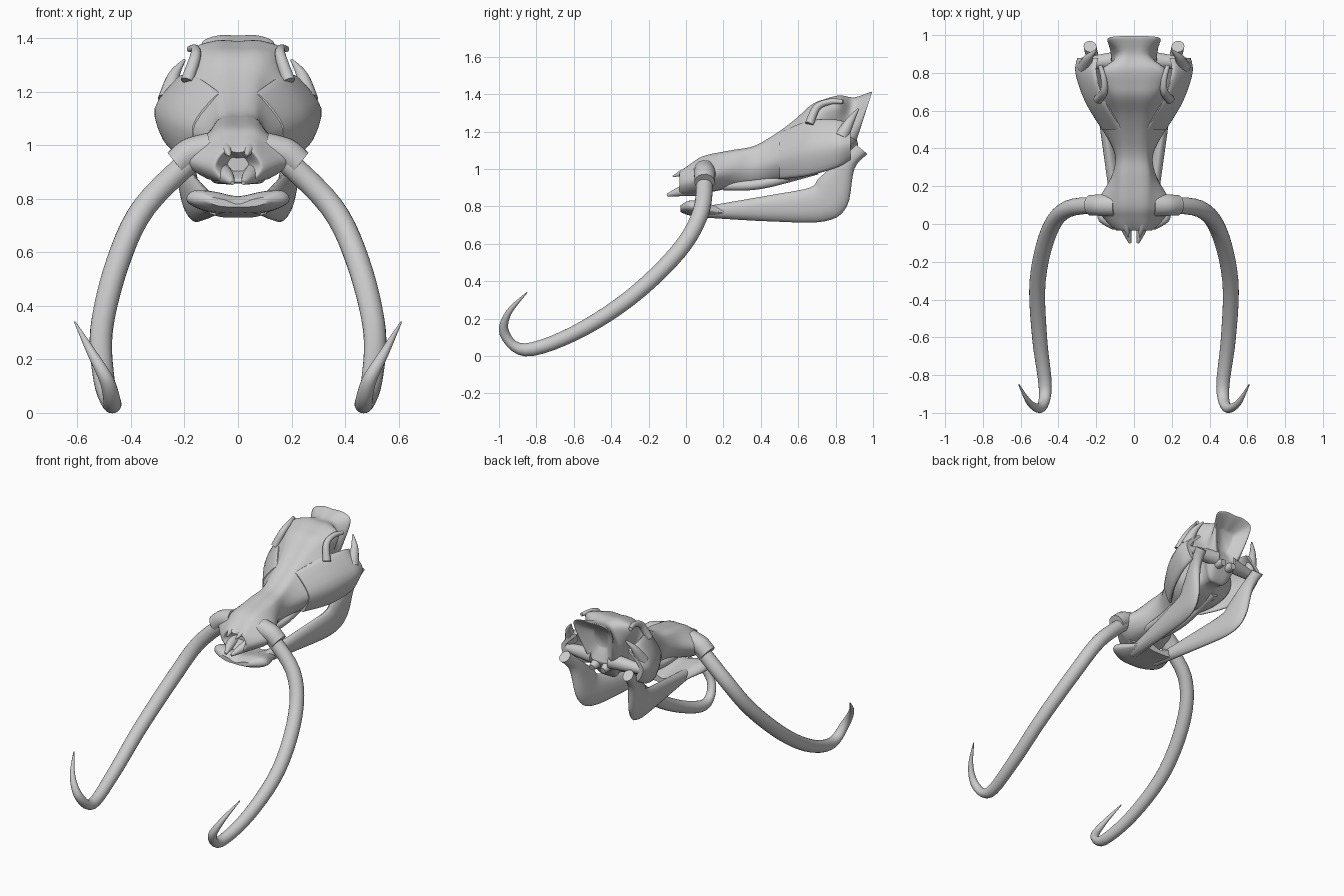
import bpy
import bmesh
from math import radians, sin, cos, tau
from mathutils import Vector

cube = bpy.data.objects.get("Cube")
if cube:
    bpy.data.objects.remove(cube, do_unlink=True)

# One bone colour for everything
bone = bpy.data.materials.new("bone_grey")
bone.use_nodes = True
bone.diffuse_color = (.6, .6, .6, 1)
shader = next(node for node in bone.node_tree.nodes if node.type == "BSDF_PRINCIPLED")
shader.inputs["Base Color"].default_value = bone.diffuse_color


def spline(points, steps, closed):
    """Smooth curve that passes through all the points."""
    count = len(points)
    result = []
    for i in range(count if closed else count - 1):
        neighbours = (i - 1, i, i + 1, i + 2)
        if closed:
            before, start, end, after = (points[k % count] for k in neighbours)
        else:
            before, start, end, after = (points[min(max(k, 0), count - 1)] for k in neighbours)
        leaving, arriving = (end - before) / 2, (after - start) / 2
        for step in range(steps):
            t = step / steps
            ease = t * t * (3 - 2 * t)
            result.append(start.lerp(end, ease) + leaving * t * (1 - t) ** 2
                          - arriving * t * t * (1 - t))
    if not closed:
        result.append(points[-1])
    return result


def loft(name, rings, mirror=False, around=4, along=5):
    """Smooth skin over a row of closed rings, with capped ends."""
    rings = [spline([Vector(point) for point in ring], around, True) for ring in rings]
    columns = [spline(list(column), along, False) for column in zip(*rings)]
    bm = bmesh.new()
    grid = [[bm.verts.new(point) for point in column] for column in columns]
    for i, column in enumerate(grid):
        previous = grid[i - 1]
        for j in range(len(column) - 1):
            bm.faces.new((previous[j], column[j], column[j + 1], previous[j + 1]))
    for end in (0, -1):
        bm.faces.new([column[end] for column in grid])
    bmesh.ops.recalc_face_normals(bm, faces=bm.faces[:])
    mesh = bpy.data.meshes.new(name)
    bm.to_mesh(mesh)
    bm.free()
    mesh.materials.append(bone)
    mesh.shade_smooth()
    mesh.set_sharp_from_angle(angle=radians(50))
    obj = bpy.data.objects.new(name, mesh)
    bpy.context.scene.collection.objects.link(obj)
    if mirror:
        obj.modifiers.new("mirror", "MIRROR").use_axis[0] = True


def tube(name, radius, tip, path, power=1, sides=8):
    """Mirrored pair of tubes that taper from radius to tip along a path."""
    points = [Vector(point) for point in path]
    last = len(points) - 1
    side = Vector((.3, .2, 1))
    rings = []
    for i, centre in enumerate(points):
        tangent = (points[min(i + 1, last)] - points[max(i - 1, 0)]).normalized()
        side = (side - tangent * side.dot(tangent)).normalized()
        other = tangent.cross(side)
        size = radius + (tip - radius) * (i / last) ** power
        angles = [tau * k / sides for k in range(sides)]
        rings.append([centre + (side * cos(a) + other * sin(a)) * size for a in angles])
    loft(name, rings, mirror=True, around=2)


def section(y, top_width, top, width, low, dip=0):
    """Symmetric ring across the head; rear rings lean forward at the base."""
    height = top - low
    right = [(top_width * .55, top - dip * .4), (top_width, top - height * .12),
             (width, low + height * .45), (width * .6, low + height * .06)]
    outline = [(0, top - dip)] + right + [(0, low)] + [(-x, z) for x, z in reversed(right)]
    lean = 1.3 * max(0, y - .75)
    return [Vector((x, y - lean * (top - z), z)) for x, z in outline]


def hollow(ring, scale, depth):
    """Shrunken copy of a ring, pushed along y to sink a cavity."""
    centre = sum(ring, Vector()) / len(ring)
    return [centre + (point - centre) * scale + Vector((0, depth, 0)) for point in ring]


# Cranium: nasal opening, snout, face shield and rear crest
head = [section(*values) for values in (
    (-.03, .07, .99, .1, .86, .01),
    (.03, .09, 1.03, .16, .86),
    (.1, .1, 1.07, .2, .87),
    (.25, .09, 1.1, .12, .9),
    (.36, .08, 1.12, .1, .91),
    (.47, .09, 1.18, .15, .93),
    (.58, .11, 1.26, .22, .94),
    (.67, .14, 1.34, .24, .97),
    (.74, .16, 1.37, .13, 1),
    (.82, .17, 1.39, .11, 1),
    (.9, .09, 1.38, .12, 1),
    (.99, .14, 1.41, .12, 1.1))]
nose, back = head[0], head[-1]
loft("cranium", [hollow(nose, .4, .07), hollow(nose, .75, .005)] + head
     + [hollow(back, .8, -.01), hollow(back, .4, -.06)])

# Cheekbones: curved plates flaring out behind the face
cheek = []
for y, x, top, low in ((.5, .17, 1.18, .96), (.65, .26, 1.24, .98),
                       (.8, .31, 1.25, 1.02), (.88, .3, 1.23, 1.06)):
    outer = [(x - .08, y, top), (x, y, (top + low) / 2), (x - .03, y, low)]
    cheek.append(outer + [(a - .03, b, c) for a, b, c in reversed(outer)])
loft("cheekbones", cheek, mirror=True)

# Rims, spurs and bridges of the skull
tube("brow_rims", .025, .012, [(.19, .66, 1.24), (.16, .7, 1.33), (.16, .77, 1.36), (.18, .84, 1.36)])
tube("cheek_spurs", .04, .005, [(.26, .83, 1.17), (.24, .88, 1.26), (.2, .92, 1.32)])
tube("jaw_hinge_bridges", .05, .03, [(.06, .87, 1.13), (.28, .85, 1.12)])
tube("neck_condyles", .04, .02, [(.04, .85, 1.1), (.04, .93, 1.08)])
tube("nasal_prongs", .03, .004, [(.05, .05, 1), (.04, -.02, .98), (.03, -.07, .96)])
tube("upper_lip_bones", .045, .008, [(.07, .08, .9), (.04, -.03, .88), (.02, -.1, .86)])
tube("upper_tooth_rows", .025, .03, [(.06, .2, .91), (.07, .4, .92), (.07, .7, 1)])
tube("tusk_sockets", .06, .055, [(.1, .1, .99), (.18, .1, .97), (.23, .1, .93)])

# Tusks: long outward bow, hooked up at the tip
tube("tusks", .045, .003, [
    (.16, .1, .96), (.35, .08, .77), (.45, -.04, .56), (.51, -.3, .31), (.5, -.6, .12),
    (.47, -.86, .033), (.49, -.97, .12), (.55, -.95, .23), (.61, -.85, .34)], power=3, sides=10)

# Chin block joining the two jaw branches
loft("chin", [section(*values, dip=.03) for values in (
    (-.03, .1, .81, .11, .77), (.03, .17, .84, .19, .75),
    (.16, .12, .81, .15, .74), (.25, .1, .79, .12, .73))])

# Jaw branches: a lower and an upper edge, bowed out towards the back
branch = []
for edges in (((.1, .74), (.1, .8)), ((.45, .72), (.45, .86)), ((.74, .72), (.66, .9)),
              ((.86, .8), (.71, .95)), ((.9, 1), (.8, 1.03)), ((.97, 1.08), (.91, 1.13))):
    low, high = [Vector((.13 * y + .1 * z, y, z)) for y, z in edges]
    out = Vector((.03, 0, 0))
    middle = [low.lerp(high, f) for f in (.25, .75)]
    branch.append([low] + [p + out for p in middle] + [high] + [p - out for p in reversed(middle)])
loft("jaw_branches", branch, mirror=True)
